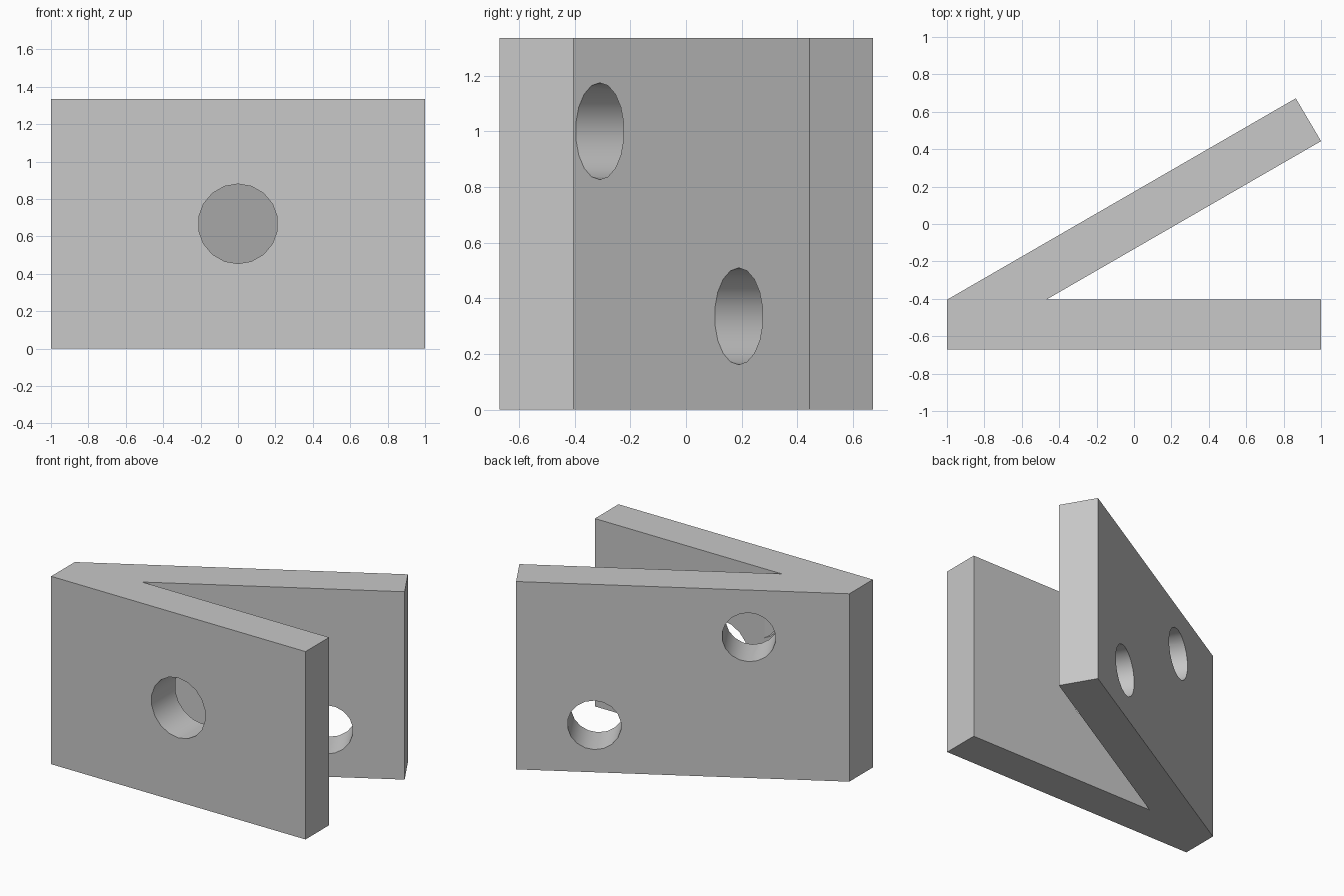
import bpy, bmesh, math
from mathutils import Vector

if "Cube" in bpy.data.objects:
    bpy.data.objects.remove(bpy.data.objects["Cube"])

HEIGHT = 1.335
grey = bpy.data.materials.new("light grey")
grey.diffuse_color = (0.58, 0.58, 0.58, 1)
grey.use_nodes = True
grey.node_tree.nodes["Principled BSDF"].inputs["Base Color"].default_value = grey.diffuse_color

# V-shaped bracket: plan outline extruded upward
outline = [(-1, -0.67), (1, -0.67), (1, -0.405), (-0.47, -0.405),
           (1, 0.443), (0.865, 0.672), (-1, -0.405)]
bm = bmesh.new()
base = bm.faces.new([bm.verts.new((x, y, 0)) for x, y in outline])
top = bmesh.ops.extrude_face_region(bm, geom=[base])["geom"]
bmesh.ops.translate(bm, vec=(0, 0, HEIGHT),
                    verts=[v for v in top if isinstance(v, bmesh.types.BMVert)])
bmesh.ops.recalc_face_normals(bm, faces=bm.faces)
mesh = bpy.data.meshes.new("angled_bracket")
bm.to_mesh(mesh)
bm.free()
bracket = bpy.data.objects.new("angled_bracket", mesh)
bpy.context.collection.objects.link(bracket)
mesh.materials.append(grey)


def drill(name, centre, radius, angle):
    """Cut a round hole whose axis is the y axis turned by angle about z."""
    bpy.ops.mesh.primitive_cylinder_add(
        vertices=18, radius=radius, depth=0.4, location=centre,
        rotation=(math.pi / 2, 0, angle))
    cutter = bpy.context.object
    cutter.name = name
    cutter.data.materials.append(grey)
    cutter.hide_render = True
    cutter.hide_set(True)
    mod = bracket.modifiers.new(name, "BOOLEAN")
    mod.operation = "DIFFERENCE"
    mod.solver = "EXACT"
    mod.object = cutter
    return cutter


# One large hole in the front plate, two smaller ones in the slanted plate
cutters = [drill("front_hole_cutter", (0, -0.5375, HEIGHT / 2), 0.213, 0)]
slant = math.radians(30)
half = Vector((-math.sin(slant), math.cos(slant), 0)) * 0.1325
for name, x, y, z in (("upper_hole_cutter", -0.305, -0.31, 1.0),
                      ("lower_hole_cutter", 0.56, 0.19, 0.335)):
    cutters.append(drill(name, Vector((x, y, z)) + half, 0.174, slant))

# Apply the cuts, then smooth only the hole walls
bpy.ops.object.select_all(action="DESELECT")
bracket.select_set(True)
bpy.context.view_layer.objects.active = bracket
for mod in list(bracket.modifiers):
    bpy.ops.object.modifier_apply(modifier=mod.name)
for cutter in cutters:
    bpy.data.objects.remove(cutter)
bpy.ops.object.shade_smooth_by_angle(angle=math.radians(30))
